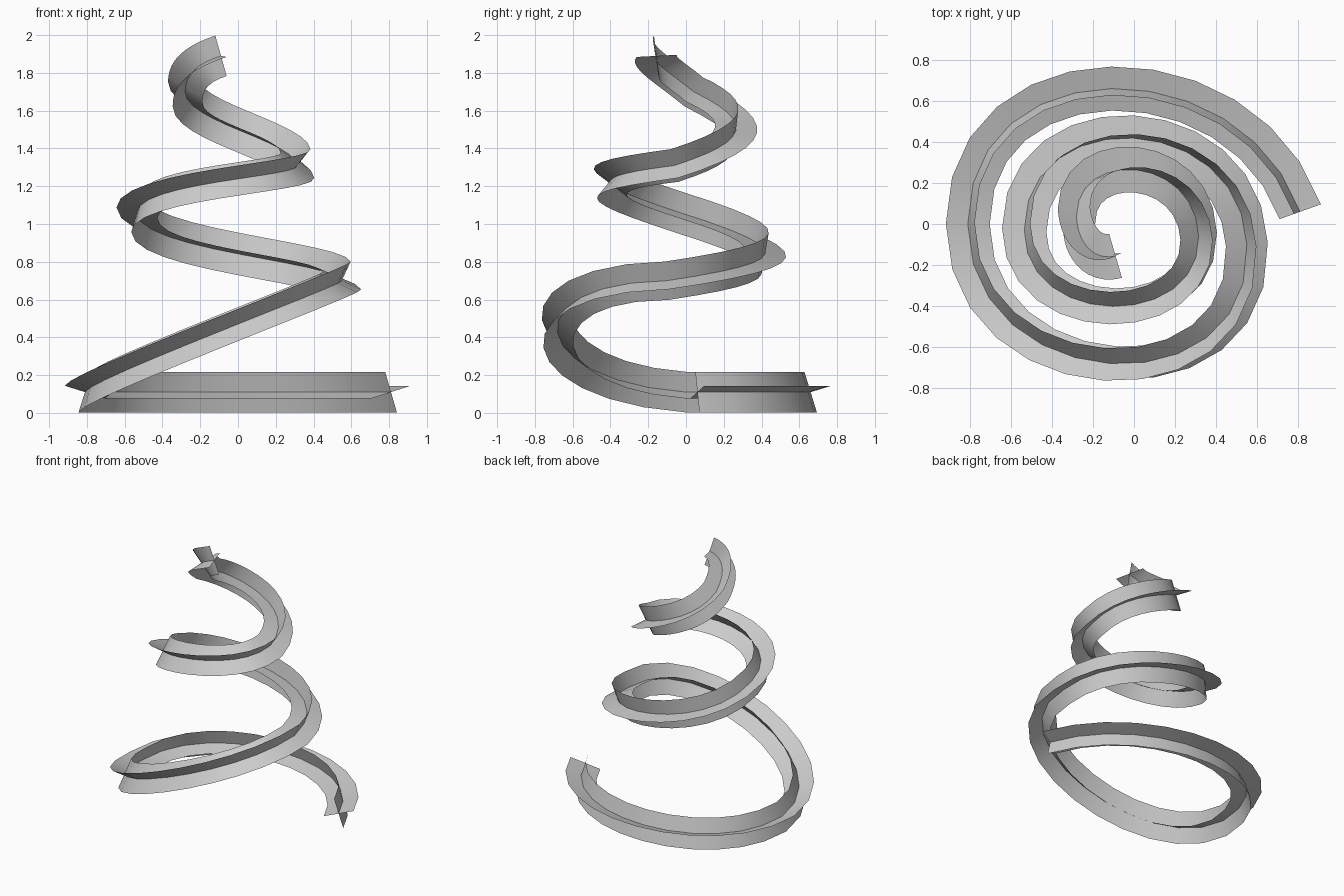
import bpy, math
from mathutils import Vector, Quaternion
from mathutils.geometry import interpolate_bezier

if "Cube" in bpy.data.objects:
    bpy.data.objects.remove(bpy.data.objects["Cube"])

ARM = 0.112      # half width of each ribbon
STEPS = 12       # segments per half turn
TILT = 17        # starting tilt of the cross section, degrees

# Conical spiral path: (handle in, anchor, handle out) at each half turn
KNOTS = [
    (None, (.81, .06, .11), (.52, .87, .11)),
    ((-.81, .87, .11), (-.81, 0, .11), (-.81, -.85, .17)),
    ((.59, -.93, .69), (.55, -.10, .70), (.52, .56, .80)),
    ((-.535, .60, .86), (-.535, -.03, 1.06), (-.535, -.52, 1.22)),
    ((.33, -.52, 1.25), (.315, -.06, 1.31), (.30, .34, 1.44)),
    ((-.28, .37, 1.54), (-.28, .04, 1.70), (-.28, -.08, 1.80)),
    ((-.20, -.185, 1.855), (-.09, -.155, 1.89), None),
]
path = []
for a, b in zip(KNOTS, KNOTS[1:]):
    pts = interpolate_bezier(Vector(a[1]), Vector(a[2]), Vector(b[0]), Vector(b[1]), STEPS + 1)
    path += pts if not path else pts[1:]

# Tangents, using the end handles at both ends
tangents = [((path[min(i + 1, len(path) - 1)] - p).normalized()
             + (p - path[max(i - 1, 0)]).normalized()).normalized()
            for i, p in enumerate(path)]
tangents[0] = (Vector(KNOTS[0][2]) - path[0]).normalized()
tangents[-1] = (path[-1] - Vector(KNOTS[-1][0])).normalized()

# Carry the cross section along the path with minimum twist
out = tangents[0].cross(Vector((0, 0, 1))).normalized()
out = Quaternion(tangents[0], -math.radians(TILT)) @ out
if out.z < 0:
    out = Quaternion(tangents[0], 2 * math.radians(TILT)) @ out
frames = []
for i, t in enumerate(tangents):
    if i:
        out = tangents[i - 1].rotation_difference(t) @ out
    out = (out - t * out.dot(t)).normalized()
    frames.append((out.copy(), out.cross(t).normalized()))


def ribbon(name, axis):
    """Flat strip following the path along one axis of the cross section."""
    verts = [p + f[axis] * ARM * s for p, f in zip(path, frames) for s in (-1, 0, 1)]
    faces = []
    for i in range(len(path) - 1):
        for j in (0, 1):
            k = 3 * i + j
            faces.append((k, k + 1, k + 4, k + 3))
    mesh = bpy.data.meshes.new(name)
    mesh.from_pydata(verts, [], faces)
    mesh.polygons.foreach_set("use_smooth", [True] * len(faces))
    obj = bpy.data.objects.new(name, mesh)
    bpy.context.collection.objects.link(obj)


# The two crossing ribbons of the spiral
ribbon("flat_ribbon", 0)
ribbon("upright_ribbon", 1)
